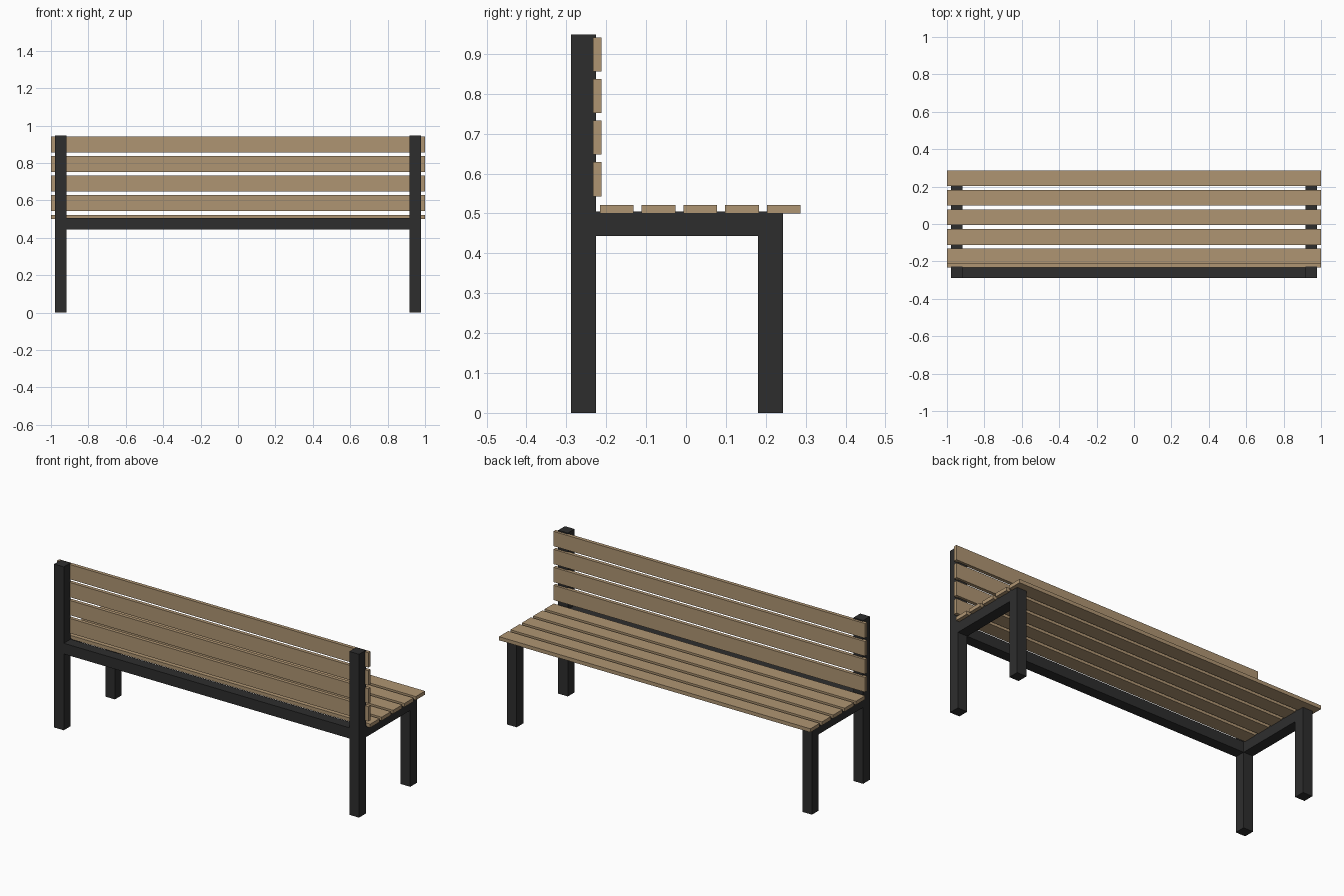
import bpy

if "Cube" in bpy.data.objects:
    bpy.data.objects.remove(bpy.data.objects["Cube"])


def material(name, color):
    m = bpy.data.materials.new(name)
    m.diffuse_color = (*color, 1.0)
    m.use_nodes = True
    m.node_tree.nodes["Principled BSDF"].inputs["Base Color"].default_value = m.diffuse_color
    return m


WOOD = material("tan wood", (0.43, 0.30, 0.17))
METAL = material("charcoal metal", (0.027, 0.027, 0.027))


def box(name, x, y, z, mat):
    """Box given its (min, max) range on each axis."""
    bpy.ops.mesh.primitive_cube_add(size=1)
    ob = bpy.context.object
    ob.name = name
    for v in ob.data.vertices:
        v.co = [r[0] if c < 0 else r[1] for c, r in zip(v.co, (x, y, z))]
    ob.data.materials.append(mat)
    return ob


# Frame: tall back posts, short front legs and side rails at both ends
for side, x in (("left", (-0.979, -0.917)), ("right", (0.917, 0.979))):
    box(f"back_post_{side}", x, (-0.288, -0.226), (0, 0.948), METAL)
    box(f"front_leg_{side}", x, (0.181, 0.243), (0, 0.505), METAL)
    box(f"side_rail_{side}", x, (-0.226, 0.181), (0.443, 0.505), METAL)

# Long rail joining the back posts
box("back_rail", (-0.917, 0.917), (-0.288, -0.226), (0.443, 0.505), METAL)

# Seat slats
for i in range(5):
    y = -0.2155 + i * 0.1045
    box(f"seat_slat_{i + 1}", (-1, 1), (y, y + 0.0845), (0.50, 0.521), WOOD)

# Backrest slats
for i in range(4):
    z = 0.543 + i * 0.1043
    box(f"back_slat_{i + 1}", (-1, 1), (-0.233, -0.212), (z, z + 0.0855), WOOD)
